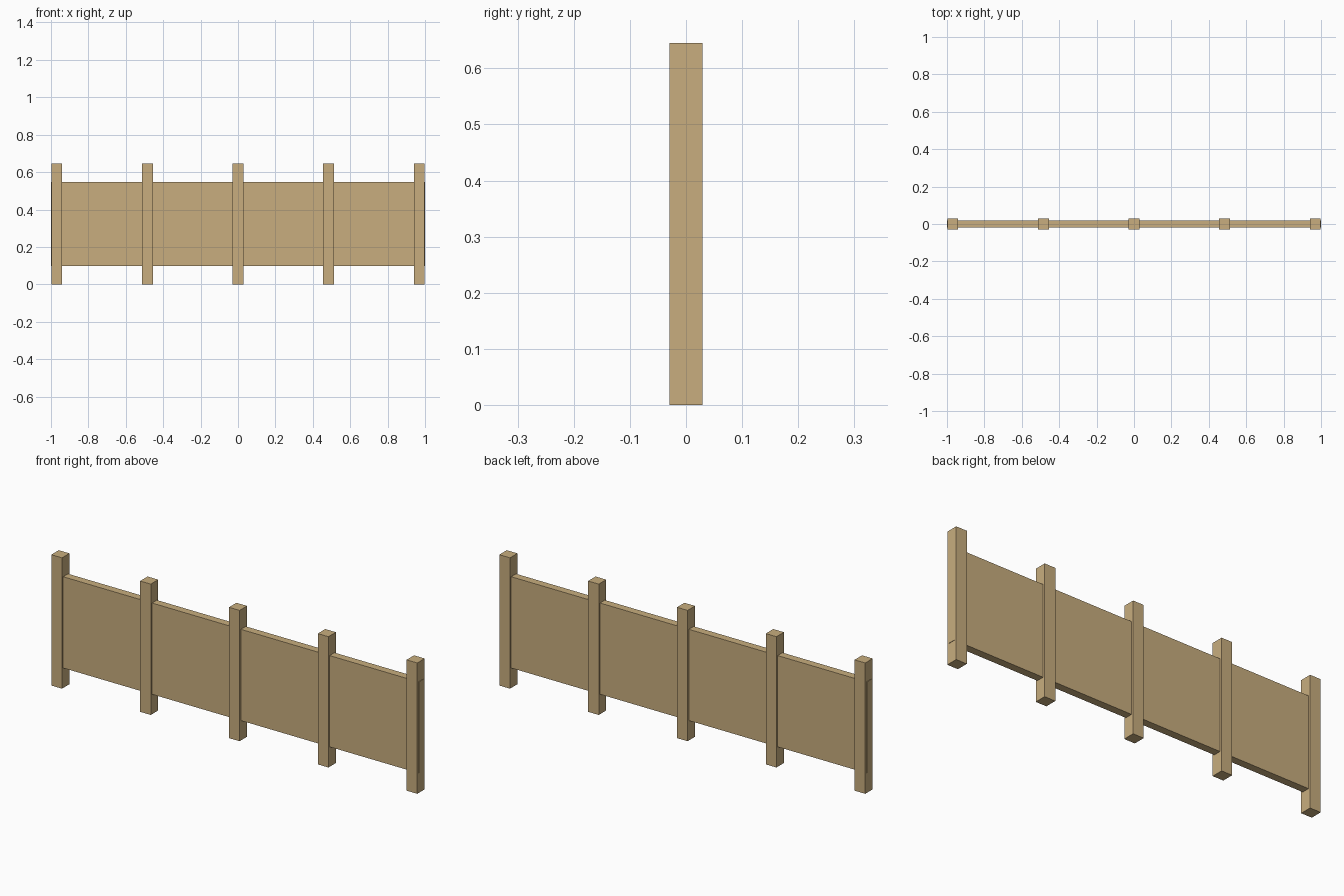
import bpy

if "Cube" in bpy.data.objects:
    bpy.data.objects.remove(bpy.data.objects["Cube"])

wood = bpy.data.materials.new("wood")
wood.diffuse_color = (0.58, 0.42, 0.21, 1)
wood.use_nodes = True
wood.node_tree.nodes["Principled BSDF"].inputs["Base Color"].default_value = wood.diffuse_color


def box(name, size, center):
    bpy.ops.mesh.primitive_cube_add(size=1, location=center)
    ob = bpy.context.object
    ob.name = name
    ob.scale = size
    bpy.ops.object.transform_apply(location=False, rotation=False, scale=True)
    ob.data.materials.append(wood)
    return ob


POST_W, POST_H = 0.058, 0.645
PANEL_BOTTOM, PANEL_TOP = 0.098, 0.548
SPACING = 0.4845

# evenly spaced square posts
for i in range(5):
    box(f"fence_post_{i + 1}", (POST_W, POST_W, POST_H),
        ((i - 2) * SPACING, 0, POST_H / 2))

# long panel running through the posts, its ends just proud of them
box("fence_panel", (2.0, 0.038, PANEL_TOP - PANEL_BOTTOM),
    (0, 0, (PANEL_TOP + PANEL_BOTTOM) / 2))
